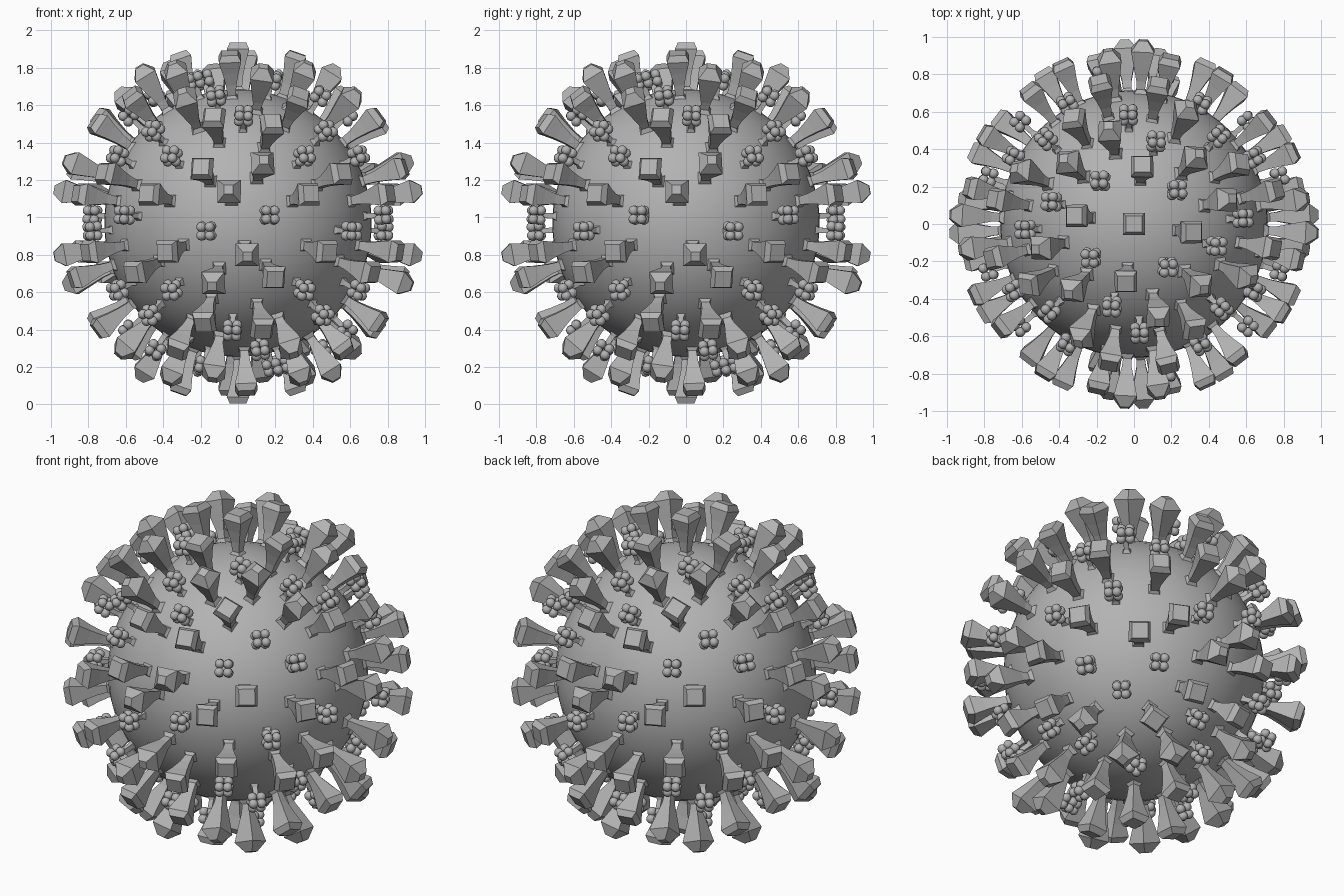
import bpy, bmesh
from math import radians, pi
from mathutils import Matrix, Vector

cube = bpy.data.objects.get("Cube")
if cube:
    bpy.data.objects.remove(cube)

CENTRE = Vector((0, 0, 0.97))
BODY_R = 0.715

grey = bpy.data.materials.new("neutral grey")
grey.use_nodes = True
grey.diffuse_color = (0.45, 0.45, 0.45, 1)
grey.node_tree.nodes["Principled BSDF"].inputs["Base Color"].default_value = grey.diffuse_color

# Square section profiles: (distance from centre, half width)
POINTED = [(0.69, 0.048), (0.735, 0.022), (0.78, 0.026), (0.865, 0.045), (0.945, 0.062), (1.0, 0.024)]
BLUNT = [(0.69, 0.045), (0.73, 0.022), (0.79, 0.028), (0.86, 0.042), (0.93, 0.06), (0.965, 0.044)]
STALK = [(0.69, 0.034), (0.73, 0.014), (0.80, 0.014)]

# Latitude and longitude of one spike or cluster in each symmetric set
POINTED_AT = [(10.3, -2.9), (19.8, 8.5), (57, 14.5), (59, -43), (45, -25)]
BLUNT_AT = [(18.2, -12.5), (9.4, 24.3), (9.5, -31), (16.5, 38),
            (37, -10), (34.5, 13.6), (46, 30), (70.5, -8)]
CLUSTER_AT = [(26, 29), (26, -29), (37, 46), (44.5, 3), (56, -15), (69, 38)]


def aim(lat, lon):
    """Rotation taking +z to a direction; longitude 0 is the front."""
    turn = Matrix.Rotation(radians(lon), 4, 'Z')
    m = turn @ Matrix.Rotation(radians(90 - lat), 4, 'X')
    return m @ turn.inverted() if lat > 40 else m


def symmetric(spots, folds=4):
    """Repeat each spot around the vertical axis and turned upside down."""
    for lat, lon in spots:
        for flip in (0, pi):
            for k in range(folds):
                yield (Matrix.Rotation(2 * pi * k / folds, 4, 'Z')
                       @ Matrix.Rotation(flip, 4, 'Y') @ aim(lat, lon))


def add_prism(bm, profile, m):
    """Loft a square section along a profile, closed at the outer end."""
    rings = []
    for r, h in profile:
        corners = ((-h, -h), (h, -h), (h, h), (-h, h))
        rings.append([bm.verts.new(m @ Vector((x, y, r))) for x, y in corners])
    for a, b in zip(rings, rings[1:]):
        for i in range(4):
            j = (i + 1) % 4
            bm.faces.new((a[i], a[j], b[j], b[i]))
    bm.faces.new(rings[-1])


def add_balls(bm, m):
    """Two stacked layers of four small balls."""
    for r, off in ((0.80, 0.025), (0.84, 0.023)):
        for x in (-off, off):
            for y in (-off, off):
                bmesh.ops.create_icosphere(bm, subdivisions=2, radius=0.027,
                                           matrix=m @ Matrix.Translation((x, y, r)))


def finish(bm, name, smooth=False):
    mesh = bpy.data.meshes.new(name)
    for f in bm.faces:
        f.smooth = smooth
    bm.to_mesh(mesh)
    bm.free()
    mesh.materials.append(grey)
    ob = bpy.data.objects.new(name, mesh)
    ob.location = CENTRE
    bpy.context.collection.objects.link(ob)


# Round body
bm = bmesh.new()
bmesh.ops.create_uvsphere(bm, u_segments=64, v_segments=32, radius=BODY_R)
finish(bm, "round_body", True)

# Pointed spikes
bm = bmesh.new()
for m in symmetric(POINTED_AT):
    add_prism(bm, POINTED, m)
finish(bm, "pointed_spikes")

# Blunt spikes, with one at each pole
bm = bmesh.new()
for m in symmetric(BLUNT_AT):
    add_prism(bm, BLUNT, m)
for flip in (0, pi):
    add_prism(bm, BLUNT, Matrix.Rotation(flip, 4, 'Y'))
finish(bm, "blunt_spikes")

# Ball clusters on stalks, with a ring of twelve near the equator
places = list(symmetric(CLUSTER_AT)) + list(symmetric([(3, 12)], 6))
stalks, balls = bmesh.new(), bmesh.new()
for m in places:
    add_prism(stalks, STALK, m)
    add_balls(balls, m)
finish(stalks, "cluster_stalks")
finish(balls, "cluster_balls", True)
